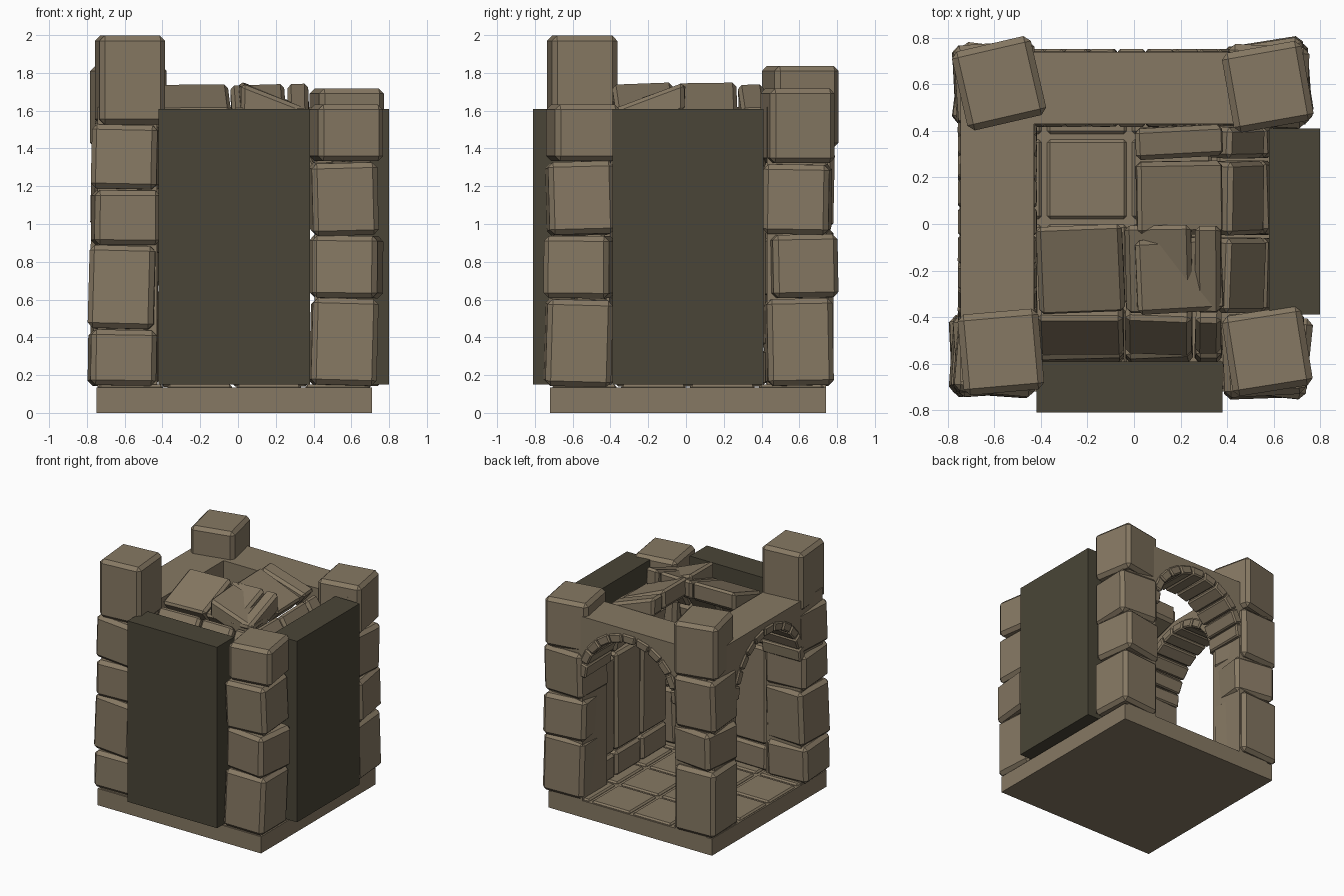
import bpy, bmesh, random
from math import sin, cos, pi, radians
from mathutils import Vector

random.seed(4)
if "Cube" in bpy.data.objects:
    bpy.data.objects.remove(bpy.data.objects["Cube"])


def material(name, rgb):
    m = bpy.data.materials.new(name)
    m.use_nodes = True
    m.diffuse_color = (*rgb, 1)
    bsdf = next(n for n in m.node_tree.nodes if n.type == 'BSDF_PRINCIPLED')
    bsdf.inputs["Base Color"].default_value = (*rgb, 1)
    return m


STONE = material("tan stone", (0.24, 0.19, 0.125))
DARK = material("dark slab", (0.068, 0.06, 0.038))


def prism(name, profile, start, end, axis, mat=STONE, bevel=0.0, rot=(0, 0, 0)):
    """Extrude a profile along x (profile in yz), y (xz) or z (xy)."""
    def to3d(p, w):
        u, v = p
        return Vector({'x': (w, u, v), 'y': (u, w, v), 'z': (u, v, w)}[axis])
    centre = sum((to3d(p, (start + end) / 2) for p in profile), Vector()) / len(profile)
    bm = bmesh.new()
    face = bm.faces.new([bm.verts.new(to3d(p, start) - centre) for p in profile])
    out = bmesh.ops.extrude_face_region(bm, geom=[face])
    moved = [g for g in out["geom"] if isinstance(g, bmesh.types.BMVert)]
    bmesh.ops.translate(bm, verts=moved, vec=to3d((0, 0), end - start))
    bmesh.ops.recalc_face_normals(bm, faces=bm.faces)
    mesh = bpy.data.meshes.new(name)
    bm.to_mesh(mesh)
    bm.free()
    mesh.materials.append(mat)
    ob = bpy.data.objects.new(name, mesh)
    bpy.context.collection.objects.link(ob)
    ob.location = centre
    ob.rotation_euler = [radians(a) for a in rot]
    if bevel:
        mod = ob.modifiers.new("chamfer", 'BEVEL')
        mod.width, mod.segments = bevel, 1
    return ob


def box(name, x, y, z, **kw):
    corners = [(x[0], y[0]), (x[1], y[0]), (x[1], y[1]), (x[0], y[1])]
    return prism(name, corners, z[0], z[1], 'z', **kw)


def jitter(amount):
    return [random.uniform(-amount, amount) for _ in range(3)]


# Base and floor tiles
box("base", (-0.75, 0.71), (-0.72, 0.74), (0, 0.135))
STEP = 0.365
for i in range(4):
    for j in range(4):
        x, y = -0.75 + i * STEP, -0.72 + j * STEP
        box("floor_tile", (x + 0.012, x + STEP - 0.012), (y + 0.012, y + STEP - 0.012),
            (0.12, 0.15), bevel=0.012)

# Dark slabs on the two closed sides
box("front_slab", (-0.42, 0.38), (-0.81, -0.59), (0.15, 1.61), mat=DARK)
box("side_slab", (0.58, 0.80), (-0.39, 0.41), (0.15, 1.61), mat=DARK)

# Corner pillars: seam heights, then centre and turn of every block
PILLARS = {
    "front_right_pillar": ((0.14, 0.44, 0.885, 1.18, 1.525, 2.0),
                           ((-0.613, -0.56, 3), (-0.607, -0.56, -4), (-0.595, -0.56, 4),
                            (-0.59, -0.56, -5), (-0.572, -0.55, 5))),
    "front_left_pillar": ((0.14, 0.605, 0.94, 1.33, 1.635),
                          ((0.56, -0.57, 2), (0.58, -0.565, -6), (0.56, -0.56, 3),
                           (0.573, -0.545, 9))),
    "back_left_pillar": ((0.14, 0.605, 0.945, 1.32, 1.72),
                         ((0.58, 0.595, 4), (0.575, 0.61, 9), (0.57, 0.59, -3),
                          (0.575, 0.59, 10))),
    "back_right_pillar": ((0.14, 0.67, 0.98, 1.4, 1.84),
                          ((-0.6, 0.6, 3), (-0.59, 0.59, -7), (-0.595, 0.6, 4),
                           (-0.58, 0.605, 13))),
}
H = 0.174
for name, (seams, blocks) in PILLARS.items():
    for k, (x, y, turn) in enumerate(blocks):
        last = k == len(blocks) - 1
        tilt = 0 if last else random.uniform(-1.8, 1.8)
        box(name, (x - H, x + H), (y - H, y + H), (seams[k] + 0.003, seams[k + 1] - 0.003),
            bevel=0.027, rot=(tilt, -tilt, turn))

# Arched walls on the two open sides
SPRING, TOP, R = 1.13, 1.62, 0.415


def arch_wall(name, mid, lo, hi, start, end, axis):
    curve = [(mid + R * cos(pi * k / 14), SPRING + R * sin(pi * k / 14)) for k in range(15)]
    outline = [(lo, 0.13), (lo, TOP), (hi, TOP), (hi, 0.13), (mid + R, 0.13)]
    prism(name, outline + curve + [(mid - R, 0.13)], start, end, axis)
    # Ring of wedge stones
    n = 11
    for k in range(n):
        a, b = pi * (k + 0.04) / n, pi * (k + 0.96) / n
        wedge = [(mid + r * cos(t), SPRING + r * sin(t))
                 for r, t in ((0.385, a), (0.455, a), (0.455, b), (0.385, b))]
        prism(name + "_ring_stone", wedge, start - 0.012, end + 0.012, axis,
              bevel=0.01, rot=jitter(0.8))


arch_wall("back_arch_wall", -0.01, -0.7, 0.68, 0.43, 0.74, 'y')
arch_wall("side_arch_wall", 0.01, -0.68, 0.7, -0.745, -0.43, 'x')

# Stone walls behind the slabs, curving over into half vaults
VR, THICK, VZ = 0.6, 0.15, 1.15


def vault(name, columns, sign, axis):
    def ring(a, b):
        a, b = radians(a), radians(b)
        return [(sign * r * sin(t), VZ + r * cos(t))
                for r, t in ((VR, a), (VR, b), (VR - THICK, b), (VR - THICK, a))]

    def upright(z0, z1):
        u, v = sign * 0.595, sign * 0.43
        return [(u, z0), (u, z1), (v, z1), (v, z0)]

    for c0, c1 in columns:
        for z0, z1 in ((0.14, 0.34), (0.35, 1.13)):
            prism(name + "_wall_stone", upright(z0, z1), c0, c1, axis,
                  bevel=0.02, rot=jitter(0.6))
        for a, b in ((73, 91), (43, 72), (1, 41)):
            prism(name + "_vault_stone", ring(a, b), c0, c1, axis,
                  bevel=0.02, rot=jitter(2.5))


vault("front", ((-0.415, -0.045), (-0.035, 0.25), (0.265, 0.375)), -1, 'x')
vault("side", ((-0.38, -0.06), (-0.045, 0.27), (0.285, 0.42)), 1, 'y')
